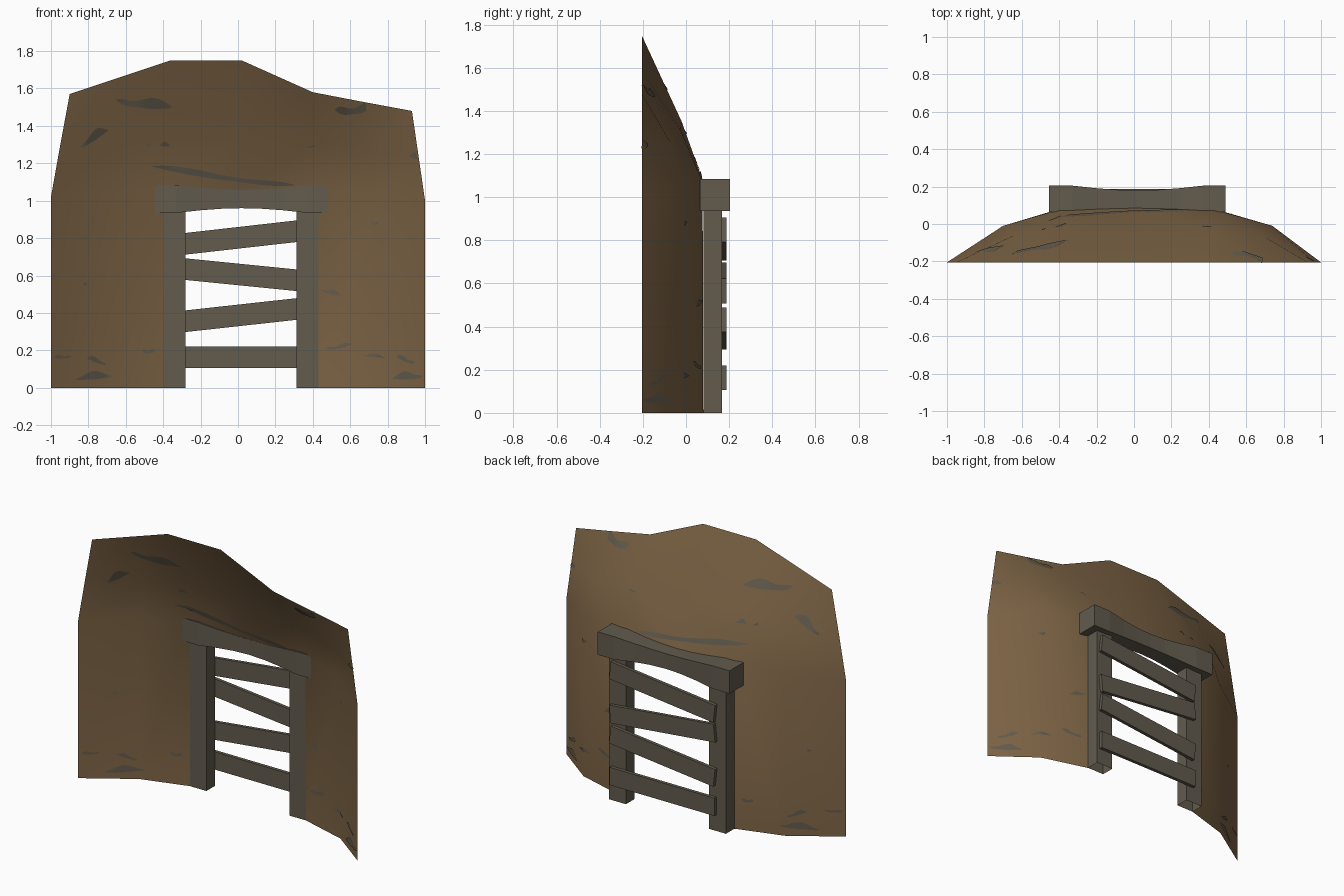
import bpy, bmesh, math
from mathutils import Vector, Matrix
from mathutils.bvhtree import BVHTree

if "Cube" in bpy.data.objects:
    bpy.data.objects.remove(bpy.data.objects["Cube"])


def material(name, rgb):
    m = bpy.data.materials.new(name)
    m.diffuse_color = (*rgb, 1)
    m.use_nodes = True
    m.node_tree.nodes["Principled BSDF"].inputs["Base Color"].default_value = m.diffuse_color
    return m


EARTH = material("brown_earth", (0.205, 0.127, 0.060))
WOOD = material("weathered_grey_wood", (0.122, 0.105, 0.076))


def finish(bm, name, mat, smooth=False):
    me = bpy.data.meshes.new(name)
    bm.to_mesh(me)
    bm.free()
    me.materials.append(mat)
    for p in me.polygons:
        p.use_smooth = smooth
    ob = bpy.data.objects.new(name, me)
    bpy.context.collection.objects.link(ob)
    return ob


def box(name, center, size, tilt=0, open_bottom=False):
    bm = bmesh.new()
    bmesh.ops.create_cube(bm, size=1, matrix=Matrix.Translation(center)
                          @ Matrix.Rotation(-tilt, 4, 'Y') @ Matrix.Diagonal((*size, 1)))
    if open_bottom:
        bmesh.ops.delete(bm, geom=[f for f in bm.faces if f.normal.z < -0.9], context='FACES')
    return finish(bm, name, WOOD)


# Earth wall: open curved sheet, rows from the ground to the ragged crest
rows = [
    [(-1, -.205, 0), (-.7, -.01, 0), (-.4, .08, 0), None, (.43, .08, 0), (.74, -.01, 0), (1, -.205, 0)],
    [(-1, -.205, 1.02), (-.7, -.01, 1.04), (-.4, .077, 1.07), (.02, .088, 1.05),
     (.43, .077, 1.07), (.74, -.01, 1.04), (1, -.205, 1.0)],
    [(-.95, -.205, 1.30), (-.64, -.06, 1.30), (-.36, -.02, 1.35), (.02, -.02, 1.35),
     (.41, -.025, 1.31), (.70, -.07, 1.25), (.965, -.205, 1.24)],
    [(-.9, -.205, 1.57), (-.63, -.205, 1.66), (-.36, -.205, 1.75), (.02, -.205, 1.75),
     (.4, -.205, 1.58), (.66, -.205, 1.53), (.93, -.205, 1.48)],
]
bm = bmesh.new()
grid = [[bm.verts.new(p) if p else None for p in r] for r in rows]
for a, b in zip(grid, grid[1:]):
    for i in range(6):
        quad = (a[i], b[i], b[i + 1], a[i + 1])
        if None not in quad:          # the gap is the doorway
            bm.faces.new(quad)
bm.normal_update()
tree = BVHTree.FromBMesh(bm)
finish(bm, "earth_wall", EARTH, True)

# Grey stone smears lying on both sides of the wall: x, z, half length, half height, slope
smears = [
    (-.50, 1.52, .15, .030, -.15), (-.77, 1.34, .075, .028, .6), (-.39, 1.30, .03, .013, 0),
    (-.48, 1.30, .016, .010, 0), (-.08, 1.13, .38, .020, -.13), (.62, 1.49, .10, .028, .1),
    (.39, 1.29, .025, .007, 0), (.94, 1.24, .025, .018, -.4), (-.77, .06, .10, .022, .1),
    (-.76, .145, .05, .014, -.3), (-.94, .165, .045, .010, .1), (-.48, .195, .035, .013, 0),
    (.54, .22, .065, .013, .15), (.50, .51, .05, .014, -.3), (.73, .17, .06, .010, -.1),
    (.91, .06, .08, .022, .1), (.90, .15, .05, .014, -.3), (.73, .88, .02, .012, 0),
    (-.82, .555, .011, .008, 0),
]
bm = bmesh.new()
N = 12
for k, (cx, cz, hl, hh, slope) in enumerate(smears):
    for side in (1, -1):
        prev = None
        for i in range(N + 1):
            t = -1 + 2 * i / N
            w = hh * math.sqrt(max(0.01, 1 - t * t)) * (0.8 + 0.25 * math.sin(4 * t + k))
            mid = cz + slope * hl * t + 0.35 * hh * math.sin(3 * t + k)
            pair = []
            for z in (mid - w, mid + w):
                hit, n, _, _ = tree.ray_cast(Vector((cx + hl * t, 1, z)), Vector((0, -1, 0)))
                if hit:
                    pair.append(bm.verts.new(hit + n * 0.004 * side))
            if len(pair) < 2:
                prev = None
                continue
            if prev:
                q = (prev[0], prev[1], pair[1], pair[0])
                bm.faces.new(q if side > 0 else q[::-1])
            prev = pair
finish(bm, "stone_smears", WOOD, True)

# Door posts, open underneath
for name, x in (("left_post", -.342), ("right_post", .374)):
    box(name, (x, .123, .475), (.12, .086, .95), open_bottom=True)

# Lintel: beam that thins toward the middle
bm = bmesh.new()
rings = []
for x, s in ((-.455, 0), (-.33, 0), (-.2, .014), (-.09, .022), (.02, .025),
             (.13, .022), (.24, .014), (.37, 0), (.488, 0)):
    y0, y1, z0, z1 = .064 + .8 * s, .205 - s, .935 + s, 1.083 - s
    rings.append([bm.verts.new((x, y, z)) for y, z in ((y0, z0), (y1, z0), (y1, z1), (y0, z1))])
for a, b in zip(rings, rings[1:]):
    for i in range(4):
        j = (i + 1) % 4
        bm.faces.new((a[i], a[j], b[j], b[i]))
bm.faces.new(rings[0])
bm.faces.new(rings[-1])
bmesh.ops.recalc_face_normals(bm, faces=bm.faces)
finish(bm, "lintel", WOOD)

# Boards nailed across the far side of the posts
for i, (z, slope) in enumerate(((.163, 0), (.391, .11), (.602, -.10), (.806, .113))):
    box(f"board_{i + 1}", (.04, .177, z), (.75, .022, .115), math.atan(slope))
